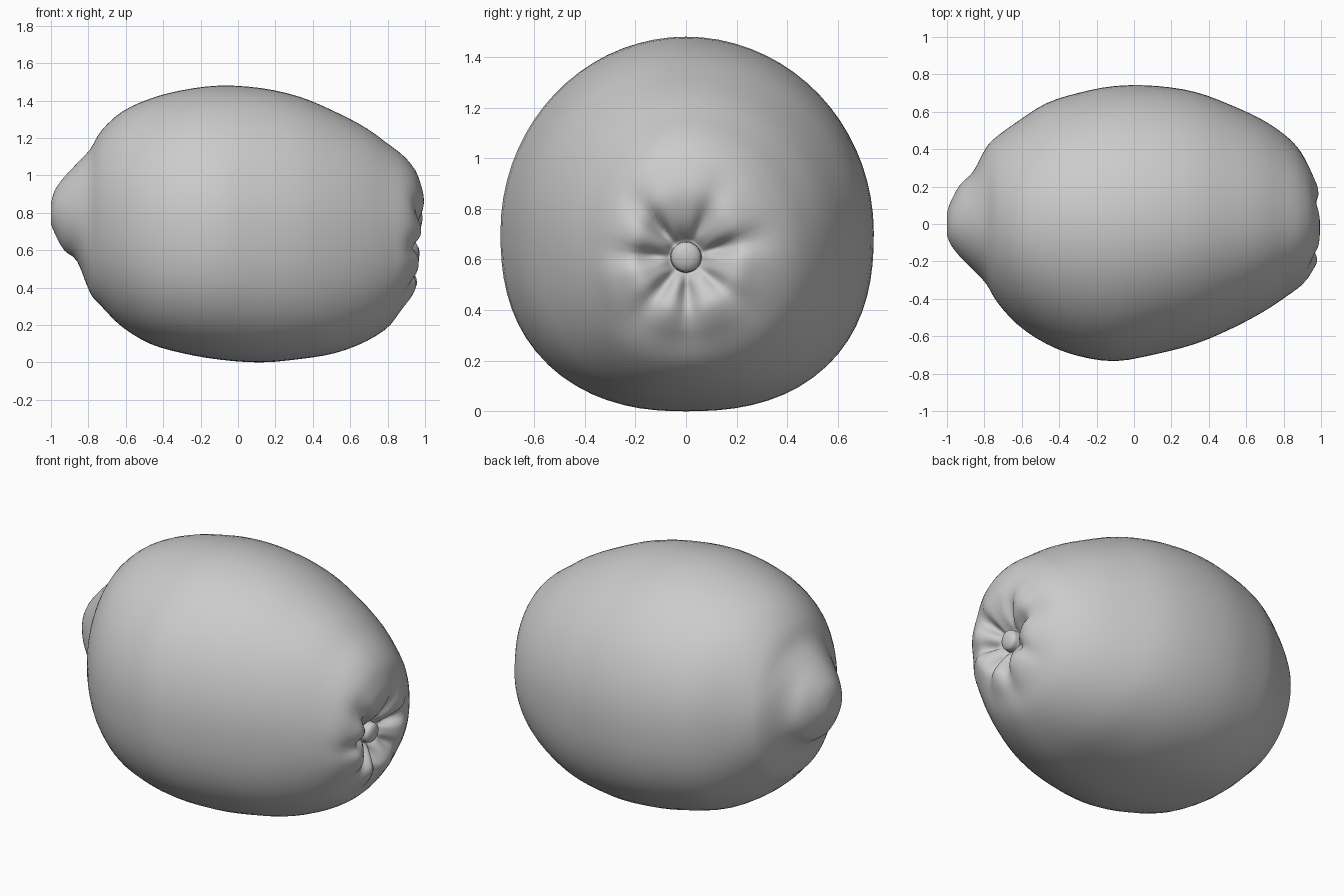
import bpy, bmesh
from math import sin, cos, pi, exp, radians, hypot, atan2
from mathutils import Vector

if "Cube" in bpy.data.objects:
    bpy.data.objects.remove(bpy.data.objects["Cube"])

SEG = 72      # points around each ring
STEPS = 3     # rings between stations
EYE_Z = 0.61  # height of the puckered stem end

# Body stations along x: x, centre z, reach up, reach down, reach +y, reach -y
body = [
    (-1.0, .80, .05, .06, .06, .06), (-.98, .80, .12, .11, .12, .11),
    (-.93, .79, .20, .19, .21, .175), (-.86, .78, .285, .24, .28, .245),
    (-.79, .76, .38, .39, .41, .32), (-.73, .75, .49, .45, .47, .42),
    (-.62, .74, .60, .55, .55, .54), (-.47, .73, .68, .63, .645, .64),
    (-.30, .72, .735, .67, .70, .705), (-.10, .71, .77, .695, .738, .733),
    (.12, .70, .767, .70, .738, .695), (.33, .69, .73, .672, .705, .64),
    (.52, .68, .66, .63, .635, .56), (.69, .66, .59, .545, .555, .47),
    (.82, .64, .51, .44, .465, .385), (.895, .62, .44, .35, .38, .33),
    (.945, .61, .35, .28, .29, .265), (.973, .61, .25, .21, .215, .205)]
# Puckered hollow and stem button: x, radius
pucker = [(.95, .15), (.91, .095), (.875, .065), (.885, .06), (.91, .056),
          (.925, .035), (.93, .012)]
stations = [Vector(s) for s in body] + [Vector((x, EYE_Z, r, r, r, r)) for x, r in pucker]

# Fold directions around the stem end, with strength
folds = [(15, 1), (65, .6), (132, 1.1), (178, .9), (232, .9), (272, 1), (320, .6)]


def clamp(v):
    return max(0.0, min(1.0, v))


def spline(a, b, c, d, t):
    return .5 * (2 * b + (c - a) * t + (2 * a - 5 * b + 4 * c - d) * t * t
                 + (3 * b - a - 3 * c + d) * t ** 3)


def fold_depth(y, z):
    r = hypot(y, z - EYE_Z)
    ang = atan2(z - EYE_Z, y)
    fall = clamp((r - .06) / .07) * clamp((.42 - r) / .25) ** 1.5
    total = 0
    for deg, k in folds:
        d = (ang - radians(deg) + pi) % (2 * pi) - pi
        total += k * exp(-(d / .19) ** 2)
    return .055 * fall * total


def ring_points(s):
    x, cz, up, down, yp, ym = s
    for i in range(SEG):
        c, n = cos(2 * pi * i / SEG), sin(2 * pi * i / SEG)
        # fuller cross-section on the underside
        p = 2 + (.4 * clamp(1.3 - 1.5 * abs(x) ** 2) if n < 0 else 0)
        k = (abs(c) ** p + abs(n) ** p) ** (-1 / p)
        y = k * c * (yp if c > 0 else ym)
        z = cz + k * n * (up if n > 0 else down)
        px = x
        if x > .6:
            px += .085 * clamp((x - .8) / .12) * (z - EYE_Z) - fold_depth(y, z)
        yield px, y, z


# Lemon skin: lofted rings
rings = []
last = len(stations) - 1
for i in range(last):
    a, b, c, d = (stations[max(0, min(last, i + j))] for j in (-1, 0, 1, 2))
    rings += [spline(a, b, c, d, t / STEPS) for t in range(STEPS)]
rings.append(stations[last])

bm = bmesh.new()
loops = [[bm.verts.new(p) for p in ring_points(s)] for s in rings]
for lo, hi in zip(loops, loops[1:]):
    for i in range(SEG):
        j = (i + 1) % SEG
        bm.faces.new((lo[i], lo[j], hi[j], hi[i]))
for loop, tip in ((loops[0], (-1.0, 0, .795)), (loops[-1], (.932, 0, EYE_Z))):
    v = bm.verts.new(tip)
    for i in range(SEG):
        bm.faces.new((loop[i], loop[(i + 1) % SEG], v))
bmesh.ops.recalc_face_normals(bm, faces=bm.faces)
for f in bm.faces:
    f.smooth = True
mesh = bpy.data.meshes.new("lemon")
bm.to_mesh(mesh)
bm.free()
bpy.context.collection.objects.link(bpy.data.objects.new("lemon", mesh))
